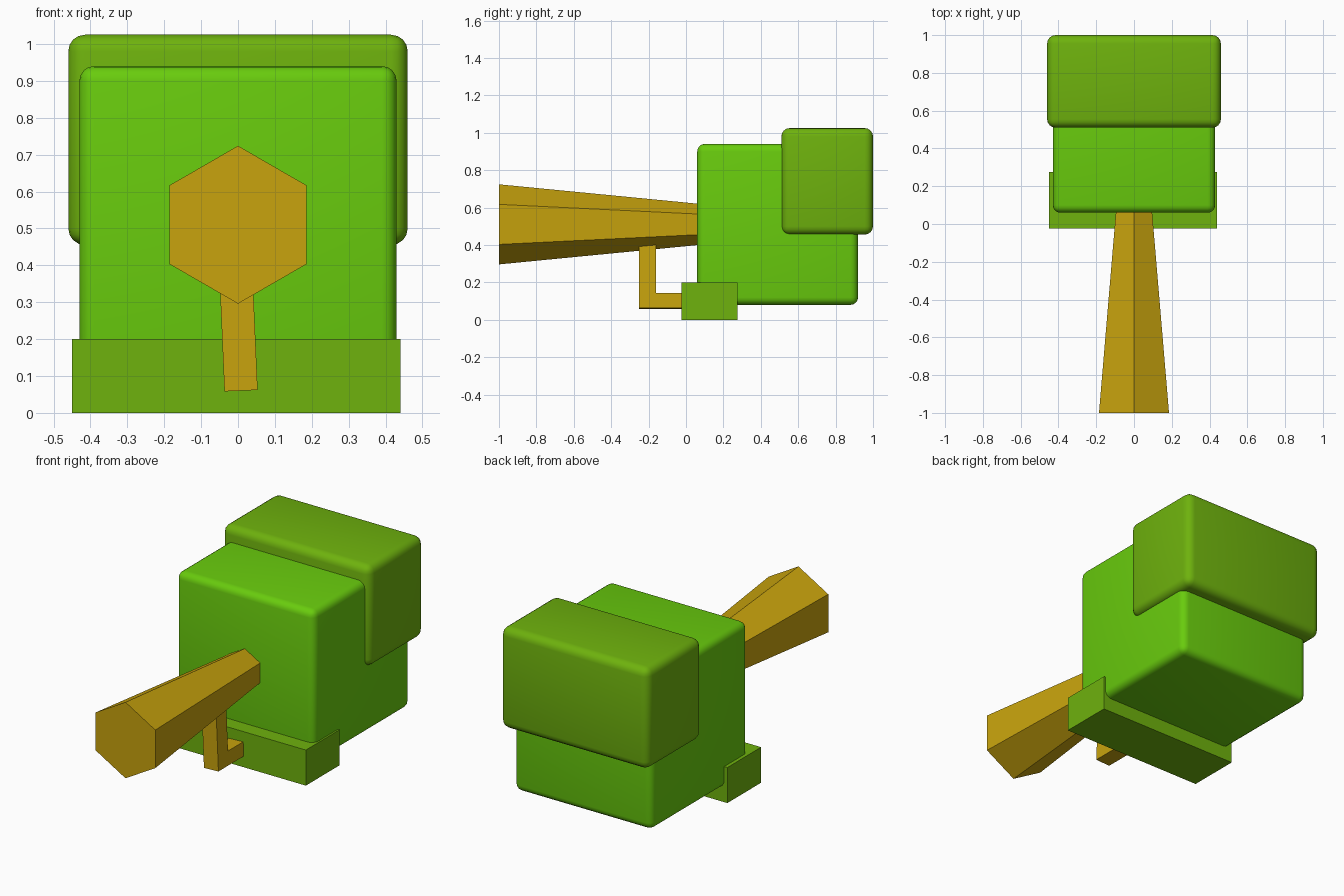
import bpy
import bmesh
from math import radians, pi
from mathutils import Matrix, Vector

cube = bpy.data.objects.get("Cube")
if cube:
    bpy.data.objects.remove(cube, do_unlink=True)


def material(name, rgb):
    mat = bpy.data.materials.new(name)
    mat.use_nodes = True
    mat.diffuse_color = (*rgb, 1)
    mat.node_tree.nodes["Principled BSDF"].inputs["Base Color"].default_value = (*rgb, 1)
    return mat


bright_green = material("bright green", (0.14, 0.60, 0.004))
olive_green = material("olive green", (0.156, 0.445, 0.004))
gold = material("gold", (0.578, 0.366, 0.004))


def finish(name, bm, mat):
    bmesh.ops.recalc_face_normals(bm, faces=bm.faces)
    mesh = bpy.data.meshes.new(name)
    bm.to_mesh(mesh)
    bm.free()
    mesh.materials.append(mat)
    obj = bpy.data.objects.new(name, mesh)
    bpy.context.collection.objects.link(obj)
    return obj


def box(name, low, high, mat, radius=0):
    low, high = Vector(low), Vector(high)
    bm = bmesh.new()
    bmesh.ops.create_cube(bm, size=1, matrix=Matrix.Translation((low + high) / 2)
                          @ Matrix.Diagonal((*(high - low), 1)))
    obj = finish(name, bm, mat)
    if radius:
        bevel = obj.modifiers.new("rounded edges", 'BEVEL')
        bevel.width = radius
        bevel.segments = 4
        bpy.ops.object.select_all(action='DESELECT')
        obj.select_set(True)
        bpy.context.view_layer.objects.active = obj
        bpy.ops.object.modifier_apply(modifier=bevel.name)
        bpy.ops.object.shade_smooth_by_angle(angle=radians(35))
    return obj


# Rounded body with a larger block wrapped over its upper back
box("body", (-0.43, 0.06, 0.08), (0.43, 0.92, 0.94), bright_green, 0.04)
box("rear_block", (-0.46, 0.51, 0.455), (0.46, 1.0, 1.025), olive_green, 0.045)

# Sharp-edged foot under the front
box("front_foot", (-0.45, -0.025, 0), (0.44, 0.275, 0.2), olive_green)

# Six-sided barrel, flaring toward the front
bm = bmesh.new()
bmesh.ops.create_cone(bm, cap_ends=True, segments=6, radius1=0.214, radius2=0.105, depth=1.12,
                      matrix=Matrix.Translation((0, -0.44, 0.51)) @ Matrix.Rotation(-pi / 2, 4, 'X'))
finish("barrel", bm, gold)

# L-shaped bracket joining barrel and foot, leaning slightly sideways
profile = [(-0.25, 0.06), (0.05, 0.06), (0.05, 0.14), (-0.16, 0.14), (-0.16, 0.43), (-0.25, 0.43)]
bm = bmesh.new()
side = bm.faces.new([bm.verts.new((-0.045, y, z)) for y, z in profile])
sweep = bmesh.ops.extrude_face_region(bm, geom=[side])
bmesh.ops.translate(bm, vec=(0.09, 0, 0),
                    verts=[v for v in sweep["geom"] if isinstance(v, bmesh.types.BMVert)])
bmesh.ops.rotate(bm, verts=bm.verts, cent=(0, 0, 0.25), matrix=Matrix.Rotation(radians(-2.5), 3, 'Y'))
finish("bracket", bm, gold)
